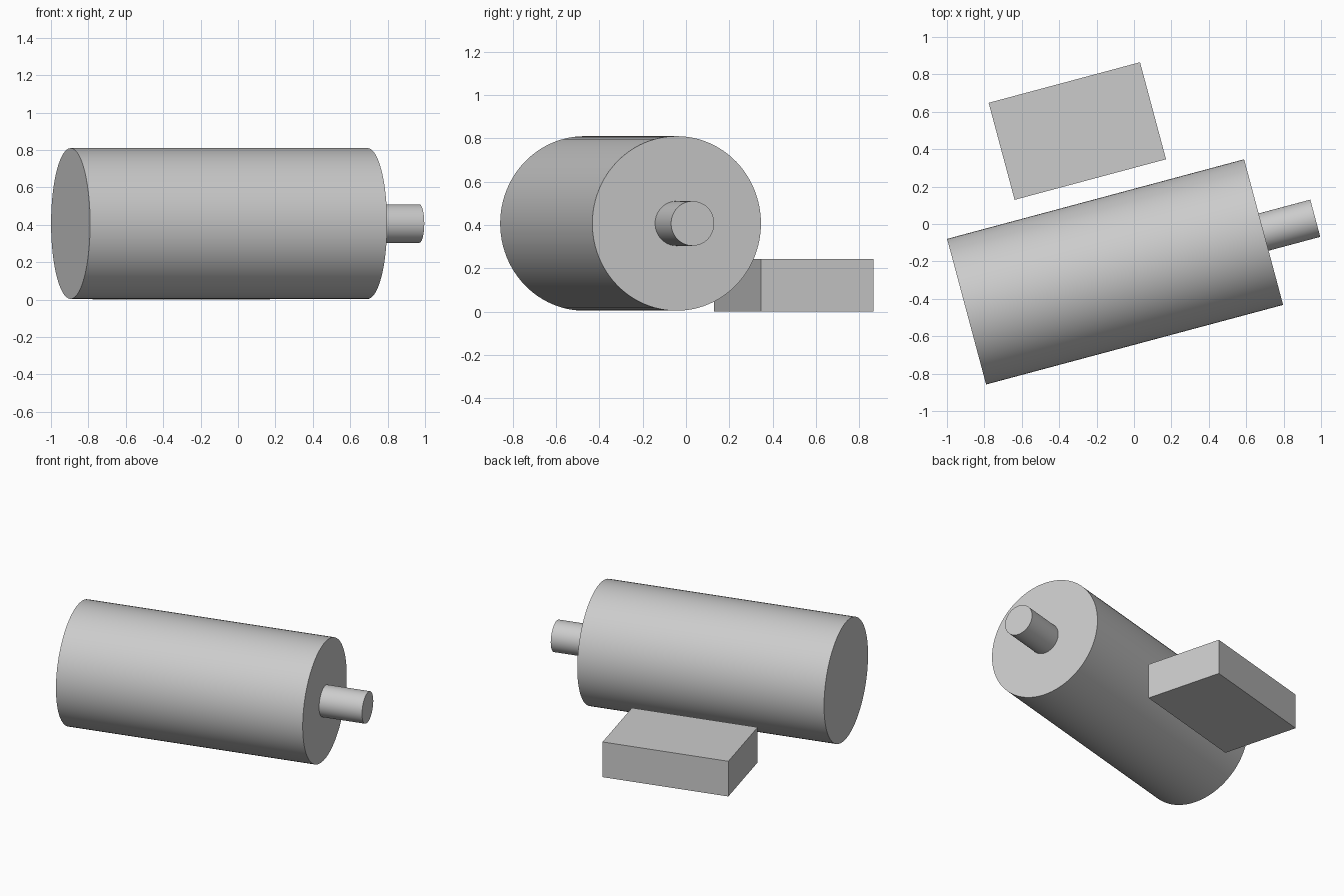
import bpy
from math import radians
from mathutils import Matrix, Vector

cube = bpy.data.objects.get("Cube")
if cube:
    bpy.data.objects.remove(cube, do_unlink=True)

# One plain grey for every part
GREY = (0.60, 0.60, 0.60, 1.0)
grey = bpy.data.materials.new("plain_grey")
grey.use_nodes = True
grey.diffuse_color = GREY
grey.node_tree.nodes["Principled BSDF"].inputs["Base Color"].default_value = GREY

YAW = radians(15)                       # the whole assembly is turned on the ground
AXIS = Matrix.Rotation(YAW, 3, "Z") @ Vector((1, 0, 0))
DRUM_CENTRE = Vector((-0.101, -0.256, 0.407))
DRUM_LENGTH, DRUM_RADIUS = 1.644, 0.403
SHAFT_LENGTH, SHAFT_RADIUS = 0.286, 0.103


def finish(name):
    obj = bpy.context.object
    obj.name = name
    obj.data.materials.append(grey)
    return obj


def rod(name, centre, radius, length):
    """Closed cylinder lying along the turned axis."""
    bpy.ops.mesh.primitive_cylinder_add(
        vertices=96, radius=radius, depth=length,
        location=centre, rotation=(0, radians(90), YAW))
    bpy.ops.object.shade_smooth_by_angle(angle=radians(30))
    return finish(name)


# Main drum and the thin shaft on its left end
rod("drum", DRUM_CENTRE, DRUM_RADIUS, DRUM_LENGTH)
rod("shaft", DRUM_CENTRE + AXIS * (DRUM_LENGTH + SHAFT_LENGTH) / 2,
    SHAFT_RADIUS, SHAFT_LENGTH)

# Low block standing behind the drum
bpy.ops.mesh.primitive_cube_add(
    size=1, location=(-0.303, 0.497, 0.1215), rotation=(0, 0, YAW))
block = finish("rear_block")
block.scale = (0.838, 0.537, 0.243)
